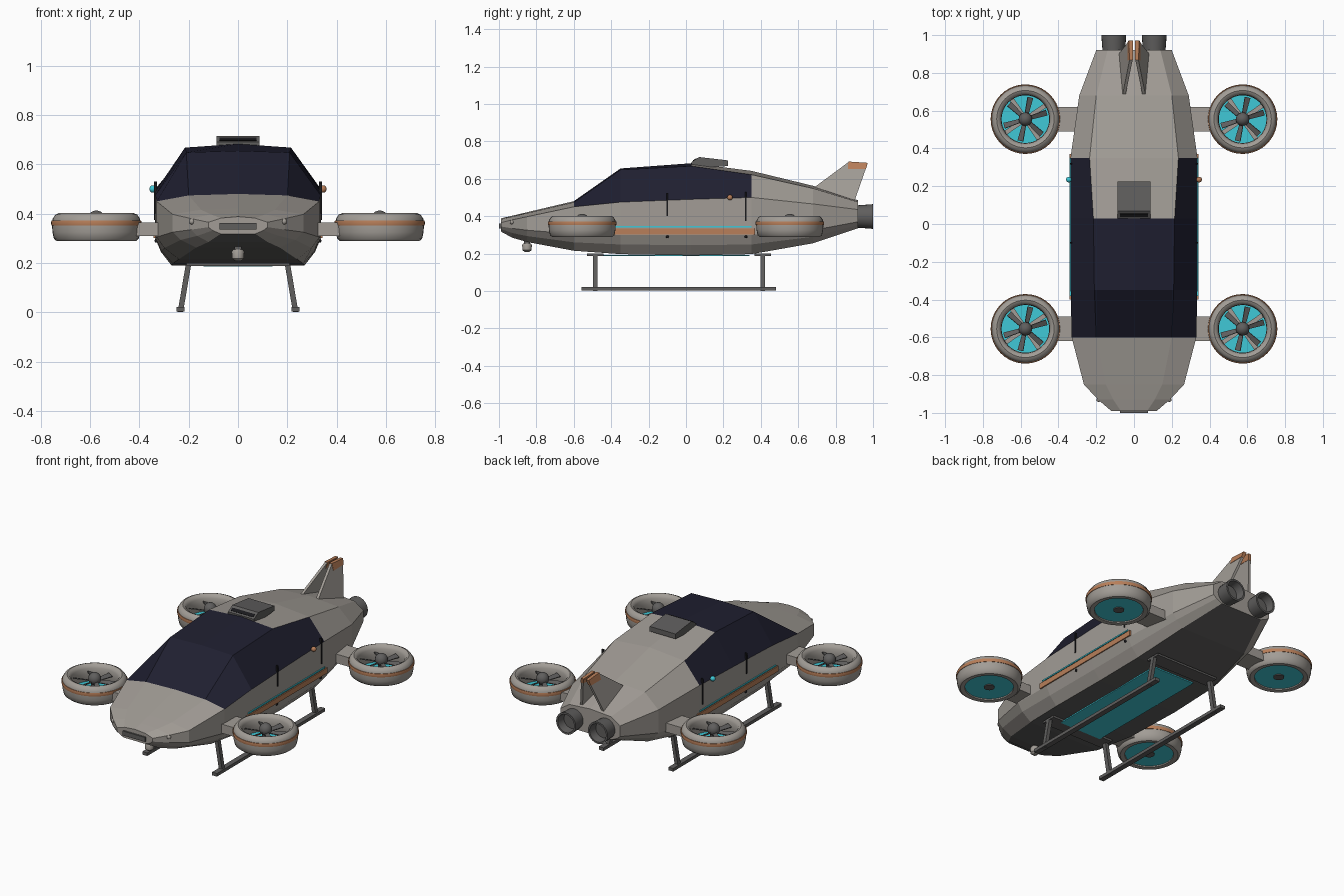
import bpy, bmesh, math
from mathutils import Matrix, Vector

if "Cube" in bpy.data.objects:
    bpy.data.objects.remove(bpy.data.objects["Cube"])


def material(name, r, g, b):
    m = bpy.data.materials.new(name)
    m.diffuse_color = (r, g, b, 1)
    m.use_nodes = True
    m.node_tree.nodes["Principled BSDF"].inputs["Base Color"].default_value = m.diffuse_color
    return m


GREY = material("warm_grey", 0.36, 0.335, 0.305)
DARK = material("dark_grey", 0.115, 0.112, 0.11)
GLASS = material("navy_glass", 0.014, 0.014, 0.03)
TEAL = material("teal", 0.05, 0.58, 0.68)
COPPER = material("copper", 0.48, 0.21, 0.10)
BLACK = material("black", 0.01, 0.01, 0.012)


def mesh_object(name, verts, faces, *mats, smooth=False):
    me = bpy.data.meshes.new(name)
    me.from_pydata(verts, [], faces)
    bm = bmesh.new()
    bm.from_mesh(me)
    bmesh.ops.recalc_face_normals(bm, faces=bm.faces)
    bm.to_mesh(me)
    bm.free()
    for m in mats:
        me.materials.append(m)
    ob = bpy.data.objects.new(name, me)
    bpy.context.collection.objects.link(ob)
    if smooth:
        bpy.ops.object.select_all(action='DESELECT')
        bpy.context.view_layer.objects.active = ob
        ob.select_set(True)
        bpy.ops.object.shade_smooth_by_angle(angle=math.radians(40))
    return ob


def loft(name, rings, *mats, caps=True, closed=False, smooth=False):
    n, k = len(rings[0]), len(rings)
    verts = [p for r in rings for p in r]
    faces = [(i * n + j, i * n + (j + 1) % n, (i + 1) % k * n + (j + 1) % n, (i + 1) % k * n + j)
             for i in range(k if closed else k - 1) for j in range(n)]
    if caps and not closed:
        faces += [tuple(range(n)), tuple(range((k - 1) * n, k * n))]
    return mesh_object(name, verts, faces, *mats, smooth=smooth)


def box(name, lo, hi, mat):
    rings = [[(x, lo[1], lo[2]), (x, hi[1], lo[2]), (x, hi[1], hi[2]), (x, lo[1], hi[2])]
             for x in (lo[0], hi[0])]
    return loft(name, rings, mat)


def side_box(name, s, lo, hi, mat):
    a, b = sorted((s * lo[0], s * hi[0]))
    return box(name, (a, lo[1], lo[2]), (b, hi[1], hi[2]), mat)


def lathe(name, profile, cx, cy, mat, closed=False, n=32):
    rings = [[(cx + r * math.cos(2 * math.pi * i / n), cy + r * math.sin(2 * math.pi * i / n), z)
              for i in range(n)] for r, z in profile]
    return loft(name, rings, mat, closed=closed, smooth=True)


def ball(name, c, r, mat):
    prof = [(r * math.sin(a), c[2] - r * math.cos(a)) for a in [math.pi * (0.04 + 0.92 * i / 8) for i in range(9)]]
    return lathe(name, prof, c[0], c[1], mat, n=16)


# hull stations: y, half width, roof half width, belly half width, roof z, roof edge z, belt z, side low z, belly z
STATIONS = [
    (-0.99, 0.12, 0.07, 0.07, 0.388, 0.382, 0.365, 0.345, 0.318),
    (-0.93, 0.19, 0.11, 0.12, 0.402, 0.397, 0.380, 0.335, 0.285),
    (-0.85, 0.265, 0.15, 0.17, 0.421, 0.416, 0.397, 0.325, 0.262),
    (-0.60, 0.33, 0.20, 0.24, 0.480, 0.474, 0.450, 0.305, 0.215),
    (-0.35, 0.335, 0.21, 0.265, 0.655, 0.648, 0.475, 0.300, 0.197),
    (0.03, 0.336, 0.215, 0.27, 0.683, 0.668, 0.490, 0.300, 0.190),
    (0.35, 0.336, 0.235, 0.265, 0.642, 0.622, 0.500, 0.300, 0.197),
    (0.68, 0.29, 0.20, 0.22, 0.562, 0.548, 0.465, 0.325, 0.255),
    (0.92, 0.20, 0.14, 0.14, 0.485, 0.475, 0.435, 0.370, 0.335),
]
rings = []
for y, w, tw, bw, zt, ze, zb, zl, z0 in STATIONS:
    half = [(tw, ze), (w, zb), (w, zl), (0.35 * bw + 0.65 * w, 0.5 * (zl + z0)), (bw, z0)]
    rings.append([(0, y, zt)] + [(x, y, z) for x, z in half] + [(-x, y, z) for x, z in reversed(half)])
hull = loft("hull", rings, GREY, GLASS, DARK)
# canopy: roof panels stop at the mid station, side windows run further back
for i in range(len(STATIONS) - 1):
    for j in range(11):
        roof, window = j in (0, 10), j in (1, 9)
        if (roof and 3 <= i < 5) or (window and 3 <= i < 6):
            hull.data.polygons[i * 11 + j].material_index = 1
        elif j == 5:
            hull.data.polygons[i * 11 + j].material_index = 2

# nose grille, chin sensor, roof unit with slot
box("nose_grille", (-0.075, -1.0, 0.335), (0.075, -0.985, 0.362), DARK)
box("chin_mount", (-0.015, -0.865, 0.24), (0.015, -0.835, 0.29), DARK)
lathe("chin_sensor", [(0.012, 0.208), (0.024, 0.218), (0.026, 0.245), (0.02, 0.255)], 0, -0.85, GREY, n=16)
loft("roof_unit", [[(x, 0.03, 0.67), (x, 0.03, 0.69), (x, 0.07, 0.716), (x, 0.225, 0.698),
                    (x, 0.225, 0.668), (x, 0.12, 0.66)] for x in (-0.087, 0.087)], DARK)
loft("roof_slot", [[(x, 0.037, 0.698), (x, 0.054, 0.709), (x, 0.058, 0.706), (x, 0.04, 0.694)]
                   for x in (-0.075, 0.075)], BLACK)

# belly panel and cross bars
box("belly_panel", (-0.14, -0.46, 0.186), (0.14, 0.34, 0.193), TEAL)
for y in (-0.485, 0.41):
    box("cross_bar", (-0.21, y - 0.045, 0.188), (0.21, y + 0.045, 0.2), DARK)


def blade(name, cx, cy, ang, r0, r1, w0, w1, z, tilt, mat):
    m = Matrix.Translation((cx, cy, z)) @ Matrix.Rotation(ang, 4, 'Z') @ Matrix.Rotation(tilt, 4, 'X')
    rs = [[m @ Vector((r, y, h)) for y, h in ((-w, -0.003), (w, -0.003), (w, 0.003), (-w, 0.003))]
          for r, w in ((r0, w0), (r1, w1))]
    loft(name, rs, mat)


# ducted lift fans
DUCT = [(0.135, 0.29), (0.160, 0.288), (0.172, 0.298), (0.178, 0.325), (0.180, 0.36), (0.177, 0.38),
        (0.166, 0.396), (0.152, 0.402), (0.138, 0.396), (0.129, 0.38), (0.126, 0.35), (0.128, 0.31)]
BAND = [(0.174, 0.352), (0.182, 0.352), (0.184, 0.362), (0.182, 0.372), (0.174, 0.372)]
for s in (-1, 1):
    for cy in (-0.555, 0.555):
        cx = 0.575 * s
        lathe("duct", DUCT, cx, cy, GREY, closed=True, n=40)
        lathe("duct_band", BAND, cx, cy, COPPER, closed=True, n=40)
        lathe("duct_glow", [(0.134, 0.296), (0.134, 0.302)], cx, cy, TEAL)
        lathe("fan_shaft", [(0.03, 0.291), (0.03, 0.30), (0.02, 0.305), (0.02, 0.37)], cx, cy, DARK, n=16)
        ball("fan_hub", (cx, cy, 0.377), 0.036, DARK)
        for k in range(6):
            blade("fan_blade", cx, cy, k * math.pi / 3 + 0.3, 0.02, 0.118, 0.010, 0.016, 0.362, 0.4, DARK)
        for k in range(4):
            blade("stator", cx, cy, k * math.pi / 2 + 0.6, 0.015, 0.13, 0.012, 0.012, 0.325, 0, GREY)
        side_box("fan_arm", s, (0.28, cy - 0.065, 0.31), (0.415, cy + 0.065, 0.365), GREY)

    # side stripes, door seams, latches and position lights
    side_box("copper_stripe", s, (0.325, -0.40, 0.302), (0.342, 0.37, 0.334), COPPER)
    side_box("teal_strip", s, (0.325, -0.38, 0.339), (0.341, 0.35, 0.347), TEAL)
    for y, z0, z1 in ((-0.10, 0.40, 0.525), (0.32, 0.375, 0.53)):
        side_box("door_seam", s, (0.328, y - 0.004, z0), (0.34, y + 0.004, z1), BLACK)
        ball("latch", (s * 0.331, y, 0.29), 0.008, BLACK)
    ball("position_light", (s * 0.345, 0.235, 0.50), 0.015, COPPER if s > 0 else TEAL)
    ball("nose_light", (s * 0.187, -0.93, 0.368), 0.012, GREY)

    # landing skids
    side_box("skid", s, (0.218, -0.56, 0.003), (0.25, 0.48, 0.022), DARK)
    for y in (-0.485, 0.41):
        loft("skid_leg", [[(s * (x + a), y + b, z) for a, b in ((-.011, -.013), (.011, -.013), (.011, .013), (-.011, .013))]
                          for x, z in ((0.234, 0.0), (0.20, 0.2))], DARK)

    # tail fins leaning inward, with copper tips
    def fin(name, outline, half, mat):
        loft(name, [[(s * (0.07 - 0.275 * (z - 0.49) + d), y, z) for y, z in outline] for d in (-half, half)], mat)
    fin("tail_fin", [(0.66, 0.535), (0.87, 0.69), (0.97, 0.683), (0.96, 0.65), (0.89, 0.45)], 0.008, GREY)
    fin("fin_tip", [(0.866, 0.652), (0.868, 0.692), (0.972, 0.685), (0.962, 0.652)], 0.010, COPPER)

    # rear thrusters with recessed mouths
    prof = [(0.056, 0.88), (0.060, 0.92), (0.066, 1.0), (0.055, 1.0), (0.048, 0.95)]
    loft("thruster", [[(s * 0.107 + r * math.cos(t * math.pi / 12), y, 0.398 + r * math.sin(t * math.pi / 12))
                       for t in range(24)] for r, y in prof], DARK, smooth=True)
